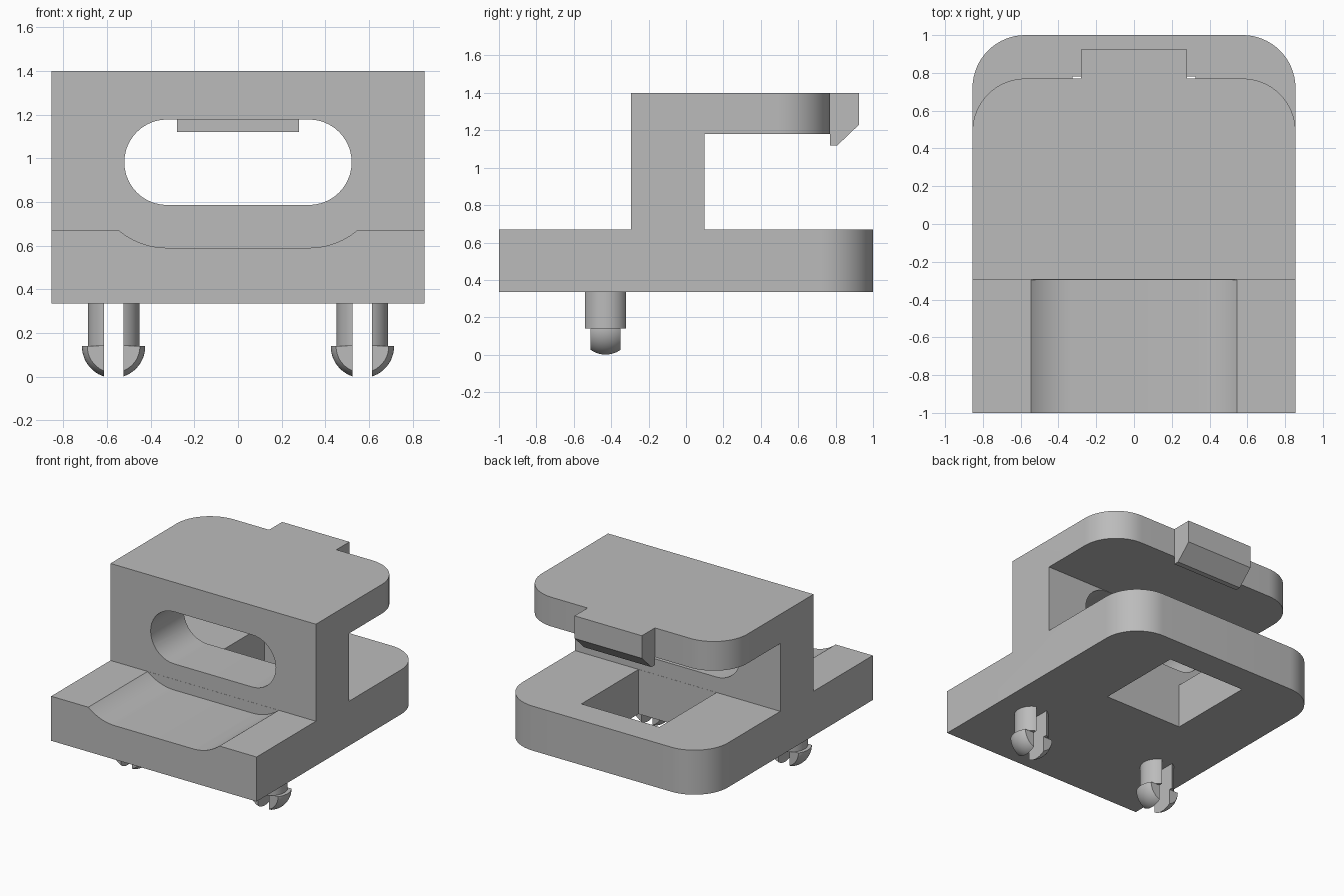
import bpy, bmesh, math
from mathutils import Matrix, Vector

cube = bpy.data.objects.get("Cube")
if cube:
    bpy.data.objects.remove(cube, do_unlink=True)

grey = bpy.data.materials.new("plain grey")
grey.use_nodes = True
GREY = (0.5, 0.5, 0.5, 1)
grey.diffuse_color = GREY
grey.node_tree.nodes["Principled BSDF"].inputs["Base Color"].default_value = GREY

W = 0.855            # half width
FRONT, BACK = -0.295, 0.1    # upright faces
FLOOR, TOP = 0.67, 1.4       # base plate top, clip top


def finish(bm, name):
    """Turn a bmesh into a grey object with sharp edges kept."""
    bmesh.ops.recalc_face_normals(bm, faces=bm.faces)
    mesh = bpy.data.meshes.new(name)
    bm.to_mesh(mesh)
    bm.free()
    mesh.materials.append(grey)
    ob = bpy.data.objects.new(name, mesh)
    bpy.context.collection.objects.link(ob)
    return ob


def smooth(ob):
    bpy.ops.object.select_all(action='DESELECT')
    ob.select_set(True)
    bpy.context.view_layer.objects.active = ob
    bpy.ops.object.shade_smooth_by_angle(angle=math.radians(30))


def prism(points, offset):
    """Extrude a closed 3D outline by an offset."""
    bm = bmesh.new()
    face = bm.faces.new([bm.verts.new(p) for p in points])
    ext = bmesh.ops.extrude_face_region(bm, geom=[face])["geom"]
    bmesh.ops.translate(bm, vec=offset,
                        verts=[v for v in ext if isinstance(v, bmesh.types.BMVert)])
    return bm


def arc(cx, cz, r, start, end, steps=20):
    """Arc points as (x, z), angles in degrees."""
    angles = [math.radians(start + (end - start) * i / steps) for i in range(steps + 1)]
    return [(cx + r * math.cos(a), cz + r * math.sin(a)) for a in angles]


# Body: side profile extruded across the width, rear corners rounded
side = [(-1, 0.335), (1, 0.335), (1, FLOOR), (BACK, FLOOR), (BACK, 1.18),
        (0.77, 1.18), (0.77, TOP), (FRONT, TOP), (FRONT, FLOOR), (-1, FLOOR)]
bm = prism([(-W, y, z) for y, z in side], (2 * W, 0, 0))
corners = [e for e in bm.edges
           if abs(e.verts[0].co.z - e.verts[1].co.z) > 0.1
           and all(v.co.y > 0.5 for v in e.verts)]
bmesh.ops.bevel(bm, geom=corners, offset=0.28, segments=16, profile=0.5,
                affect='EDGES', clamp_overlap=False)
body = finish(bm, "clip_body")

# Cutters: slot in the upright, shallow channel in front, window in the base
slot = arc(0.325, 0.982, 0.196, -90, 90) + arc(-0.325, 0.982, 0.196, 90, 270)
cx, cz, r = 0.325, 0.935, 0.345
edge = math.degrees(math.acos((cz - FLOOR) / r))
channel = (arc(-cx, cz, r, 270 - edge, 270) + arc(cx, cz, r, 270, 270 + edge)
           + [(0.56, 0.72), (-0.56, 0.72)])
window = [(-0.325, 0.2), (0.325, 0.2), (0.325, 0.8), (-0.325, 0.8)]
for name, outline, y0, y1 in (("slot_cutter", slot, -0.5, 0.3),
                              ("channel_cutter", channel, -1.2, FRONT - 0.001),
                              ("window_cutter", window, BACK + 0.001, 0.78)):
    cutter = finish(prism([(x, y0, z) for x, z in outline], (0, y1 - y0, 0)), name)
    mod = body.modifiers.new(name, 'BOOLEAN')
    mod.operation = 'DIFFERENCE'
    mod.solver = 'EXACT'
    mod.object = cutter
    bpy.ops.object.select_all(action='DESELECT')
    bpy.context.view_layer.objects.active = body
    body.select_set(True)
    bpy.ops.object.modifier_apply(modifier=name)
    bpy.data.objects.remove(cutter, do_unlink=True)
smooth(body)

# Hooked catch on the rear of the upper plate
hook = [(0.77, 1.12), (0.81, 1.12), (0.925, 1.23), (0.925, TOP), (0.77, TOP)]
finish(prism([(-0.28, y, z) for y, z in hook], (0.56, 0, 0)), "rear_catch")


def slice_off(bm, co, no):
    """Remove everything on the normal side of a plane and cap the cut."""
    cut = bmesh.ops.bisect_plane(bm, geom=bm.verts[:] + bm.edges[:] + bm.faces[:],
                                 plane_co=co, plane_no=no, clear_outer=True)
    edges = [g for g in cut["geom_cut"] if isinstance(g, bmesh.types.BMEdge)]
    bmesh.ops.edgeloop_fill(bm, edges=edges)


def prong_shaft():
    bm = bmesh.new()
    bmesh.ops.create_cone(bm, cap_ends=True, segments=48, radius1=0.118,
                          radius2=0.118, depth=0.22,
                          matrix=Matrix.Translation((0, 0, 0.25)))
    slice_off(bm, Vector((0.045, 0, 0)), Vector((-1, 0, 0)))
    return bm


def prong_head():
    bm = bmesh.new()
    bmesh.ops.create_uvsphere(bm, u_segments=48, v_segments=32, radius=0.145,
                              matrix=Matrix.Translation((0, 0, 0.1385)))
    slice_off(bm, Vector((0, 0, 0.14)), Vector((0, 0, 1)))
    slice_off(bm, Vector((0.045, 0, 0)), Vector((-1, 0, 0)))
    for s in (-1, 1):
        slice_off(bm, Vector((0, s * 0.08, 0)), Vector((0, s, 0)))
    return bm


# Split snap pins under the base
for side_name, sx in (("left", 1), ("right", -1)):
    for half, hx in (("outer", sx), ("inner", -sx)):
        for part, build in (("shaft", prong_shaft), ("head", prong_head)):
            bm = build()
            place = Matrix.Translation((sx * 0.57, -0.43, 0)) @ Matrix.Diagonal((hx, 1, 1, 1))
            bmesh.ops.transform(bm, matrix=place, verts=bm.verts)
            smooth(finish(bm, f"{side_name}_pin_{half}_{part}"))
